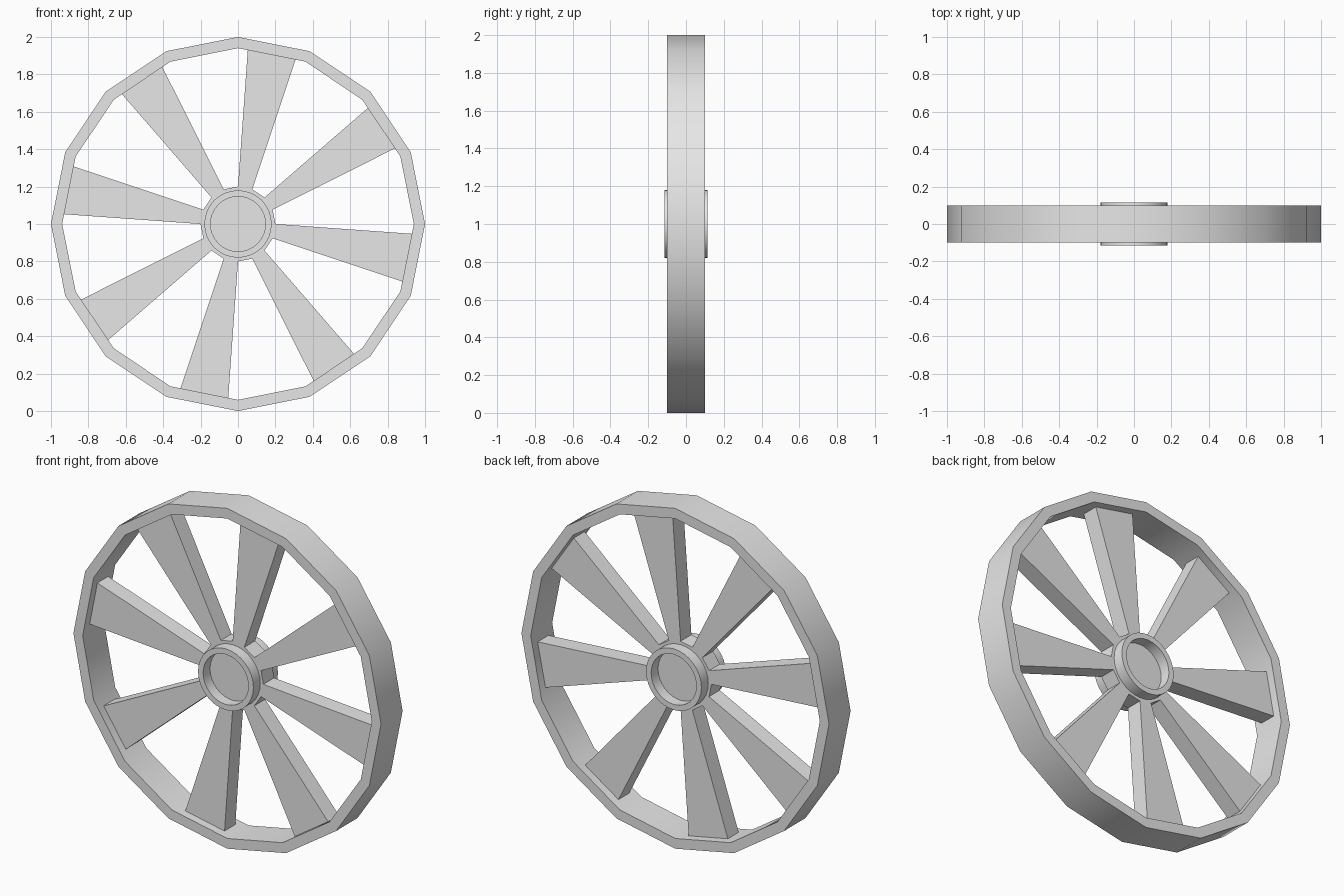
import bpy, bmesh, math
from mathutils import Vector

cube = bpy.data.objects.get("Cube")
if cube:
    bpy.data.objects.remove(cube, do_unlink=True)

grey = bpy.data.materials.new("light_grey")
grey.use_nodes = True
grey.diffuse_color = (0.8, 0.8, 0.8, 1)
grey.node_tree.nodes["Principled BSDF"].inputs["Base Color"].default_value = (0.8, 0.8, 0.8, 1)


def finish(name, bm):
    """Turn a bmesh built around the axle into a shaded object."""
    bmesh.ops.recalc_face_normals(bm, faces=bm.faces)
    mesh = bpy.data.meshes.new(name)
    bm.to_mesh(mesh)
    bm.free()
    mesh.materials.append(grey)
    ob = bpy.data.objects.new(name, mesh)
    bpy.context.collection.objects.link(ob)
    ob.location.z = 1
    bpy.ops.object.select_all(action='DESELECT')
    ob.select_set(True)
    bpy.context.view_layer.objects.active = ob
    bpy.ops.object.shade_smooth_by_angle(angle=math.radians(30))
    return ob


def polar(r, a, y):
    return Vector((r * math.cos(a), y, r * math.sin(a)))


def ring(name, r_in, r_out, y0, y1, sides):
    """Rectangular profile swept around the y axis."""
    bm = bmesh.new()
    profile = [(r_out, y0), (r_out, y1), (r_in, y1), (r_in, y0)]
    loops = [[bm.verts.new(polar(r, math.tau * i / sides, y)) for r, y in profile]
             for i in range(sides)]
    for i in range(sides):
        a, b = loops[i], loops[(i + 1) % sides]
        for j in range(4):
            k = (j + 1) % 4
            bm.faces.new((a[j], a[k], b[k], b[j]))
    return finish(name, bm)


# Rim
SIDES = 16
RIM_IN = 0.94
ring("rim", RIM_IN, 1.0, -0.1, 0.1, SIDES)

# Hub collars, one on each side of the core
for name, side in (("front_hub_collar", -1), ("back_hub_collar", 1)):
    ring(name, 0.147, 0.18, side * 0.05, side * 0.114, 32)

# Core with every second side drawn out into a flared spoke
bm = bmesh.new()
HALF = 0.05
step = math.tau / SIDES
front = [bm.verts.new(polar(0.2, i * step, -HALF)) for i in range(SIDES)]
back = [bm.verts.new(polar(0.2, i * step, HALF)) for i in range(SIDES)]
bm.faces.new(front)
bm.faces.new(back)
walls = []
for i in range(SIDES):
    j = (i + 1) % SIDES
    walls.append(bm.faces.new((front[i], front[j], back[j], back[i])))
bmesh.ops.recalc_face_normals(bm, faces=bm.faces)

reach = RIM_IN * math.cos(step / 2)
for i in range(1, SIDES, 2):
    a = (i + 0.5) * step
    outward, across = polar(1, a, 0), polar(1, a + math.pi / 2, 0)
    tip = bmesh.ops.extrude_discrete_faces(bm, faces=[walls[i]])["faces"][0]
    for v in tip.verts:
        sign = 1 if v.co.dot(across) > 0 else -1
        v.co = outward * reach + across * sign * 0.13 + Vector((0, v.co.y, 0))
spokes = finish("core_and_spokes", bm)
for p in spokes.data.polygons:
    p.use_smooth = False
